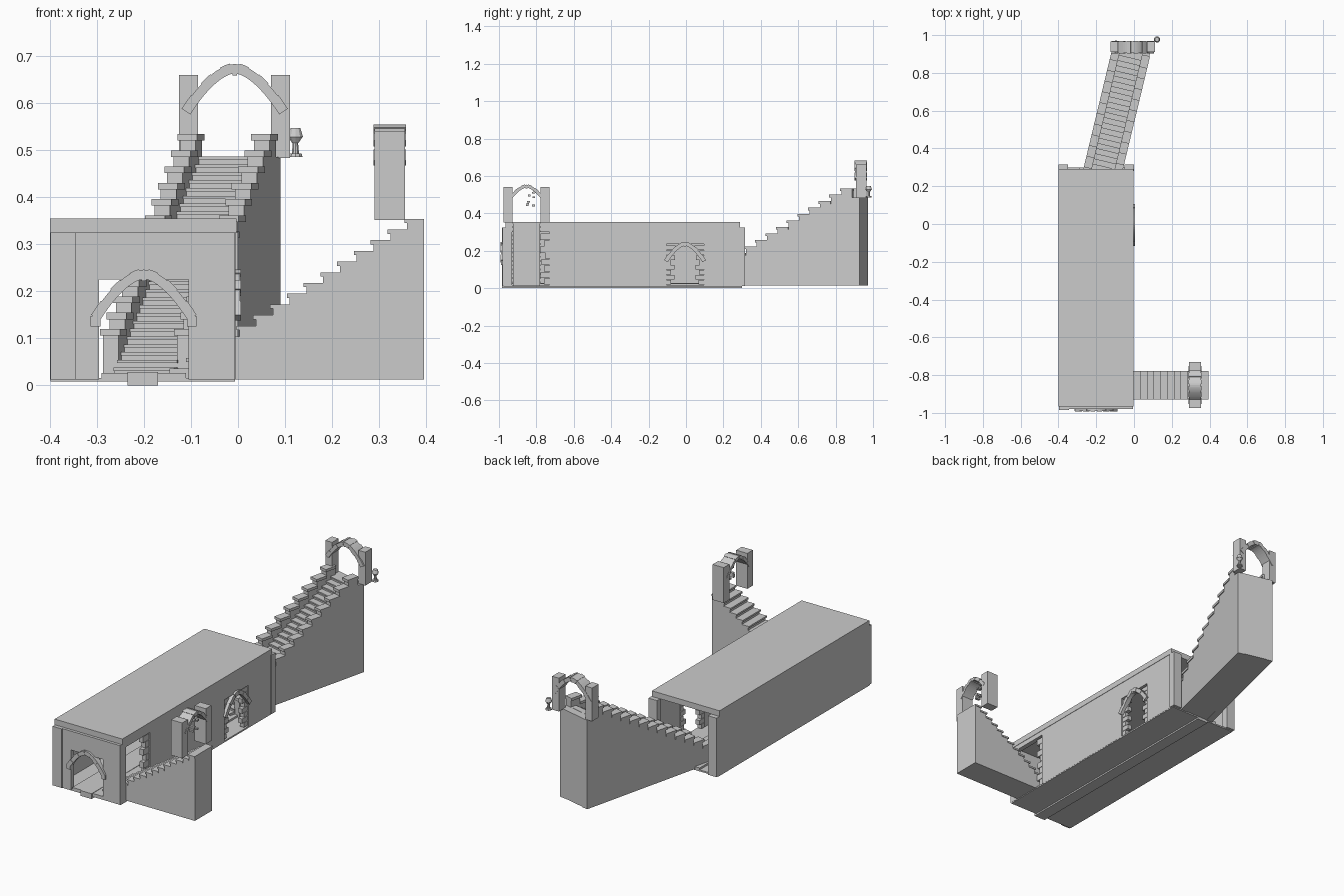
import bpy, bmesh, math, random
from mathutils import Vector

if "Cube" in bpy.data.objects:
    bpy.data.objects.remove(bpy.data.objects["Cube"])
random.seed(4)

stone = bpy.data.materials.new("grey_stone")
stone.use_nodes = True
stone.diffuse_color = (0.6, 0.6, 0.6, 1)
stone.node_tree.nodes["Principled BSDF"].inputs["Base Color"].default_value = (0.6, 0.6, 0.6, 1)


def along_x(d, u, v): return Vector((d, u, v))
def along_y(d, u, v): return Vector((u, d, v))
def along_z(d, u, v): return Vector((u, v, d))


# Local frame of the big stair: u runs uphill, d runs across, end at the origin
ANGLE = math.radians(13.5)
SIN, COS = math.sin(ANGLE), math.cos(ANGLE)


def along_stair(d, u, v):
    return Vector((-0.005 + u * SIN + d * COS, 0.95 + u * COS - d * SIN, v))


def prism(bm, pts, place, d0, d1):
    a = [bm.verts.new(place(d0, u, v)) for u, v in pts]
    b = [bm.verts.new(place(d1, u, v)) for u, v in pts]
    bm.faces.new(a)
    bm.faces.new(b[::-1])
    n = len(pts)
    for i in range(n):
        j = (i + 1) % n
        bm.faces.new((a[j], a[i], b[i], b[j]))


def box(bm, x0, x1, y0, y1, z0, z1, place=along_y):
    prism(bm, [(x0, z0), (x1, z0), (x1, z1), (x0, z1)], place, y0, y1)


def finish(bm, name):
    bmesh.ops.recalc_face_normals(bm, faces=bm.faces)
    mesh = bpy.data.meshes.new(name)
    bm.to_mesh(mesh)
    bm.free()
    mesh.materials.append(stone)
    ob = bpy.data.objects.new(name, mesh)
    bpy.context.scene.collection.objects.link(ob)
    return ob


def boxes(name, *rows):
    bm = bmesh.new()
    for row in rows:
        box(bm, *row)
    return finish(bm, name)


def stair_profile(u0, u1, z0, z1, steps, bottom):
    run, rise = (u1 - u0) / steps, (z1 - z0) / steps
    pts = [(u1, bottom), (u0, bottom)]
    for i in range(steps):
        z = z0 + rise * (i + 1)
        pts += [(u0 + run * i, z), (u0 + run * (i + 1), z)]
    return pts


def arch(name, place, centre, half, foot, rise, thick, d0, d1, count=11):
    """Row of wedge stones following a slightly pointed curve."""
    bm = bmesh.new()

    def rib(t, depth):
        u, v = half * t, rise * (1 - abs(t) ** 1.8)
        nrm = Vector((1.8 * rise * abs(t) ** 0.8 * math.copysign(1, t), half)).normalized()
        return centre + u - nrm.x * depth, foot + v - nrm.y * depth

    for i in range(count):
        t0, t1 = -1 + 2 * i / count, -1 + 2 * (i + 1) / count
        tm = (t0 + t1) / 2
        drop = thick + (0.004 if i == count // 2 else 0)
        lip = 0.002 * (i % 2)
        prism(bm, [rib(t0, lip), rib(tm, lip), rib(t1, lip),
                   rib(t1, drop), rib(tm, drop), rib(t0, drop)], place, d0 + lip, d1 - lip)
    return finish(bm, name)


def quoins(name, y0, y1, z1, sides):
    """Uneven brick edging on the sides of an opening in the left wall."""
    bm = bmesh.new()
    rows = 8
    h = (z1 - 0.02) / rows
    for s in sides:
        for i in range(rows):
            w = 0.022 + 0.02 * (i % 2) + random.uniform(0, 0.008)
            a, b = (y0, y0 + w) if s < 0 else (y1 - w, y1)
            box(bm, -0.035, -0.012, a, b, 0.02 + i * h, 0.018 + (i + 1) * h)
    return finish(bm, name)


# Hall
boxes("hall_roof", (-0.4, -0.003, -0.965, 0.29, 0.325, 0.355))
boxes("right_wall", (-0.4, -0.375, -0.965, 0.29, 0.012, 0.325))
boxes("left_wall",
      (-0.03, -0.005, -0.965, -0.93, 0.012, 0.325),
      (-0.03, -0.005, -0.93, -0.73, 0.3, 0.325),
      (-0.03, -0.005, -0.73, -0.105, 0.012, 0.325),
      (-0.03, -0.005, -0.105, 0.095, 0.235, 0.325),
      (-0.03, -0.005, 0.095, 0.29, 0.012, 0.325))
boxes("front_wall",
      (-0.345, -0.295, -0.98, -0.955, 0.012, 0.325),
      (-0.105, -0.006, -0.98, -0.955, 0.012, 0.325),
      (-0.295, -0.105, -0.98, -0.955, 0.225, 0.325))
boxes("front_corner_pillar", (-0.398, -0.345, -0.985, -0.955, 0.012, 0.325))
boxes("back_pillars",
      (-0.4, -0.35, 0.28, 0.315, 0.012, 0.325),
      (-0.05, 0.0, 0.28, 0.315, 0.012, 0.325))
boxes("hall_floor",
      (-0.398, -0.006, -0.975, 0.3, 0.008, 0.016),
      (-0.29, -0.11, -0.975, 0.3, 0.016, 0.026))
boxes("floor_path", (-0.235, -0.17, -0.985, 0.3, 0.0, 0.028))
boxes("front_arch_imposts",
      (-0.314, -0.292, -0.99, -0.97, 0.125, 0.148),
      (-0.108, -0.088, -0.99, -0.97, 0.125, 0.148))
arch("front_arch", along_y, -0.2, 0.112, 0.15, 0.098, 0.022, -0.992, -0.965)
arch("side_arch", along_x, -0.005, 0.112, 0.15, 0.098, 0.022, -0.02, 0.006)
quoins("side_arch_bricks", -0.105, 0.095, 0.23, (-1, 1))
quoins("side_door_bricks", -0.93, -0.73, 0.295, (1,))

# Side stair
bm = bmesh.new()
prism(bm, stair_profile(-0.14, 0.395, 0.012, 0.353, 15, 0.012), along_y, -0.925, -0.78)
run, rise = 0.535 / 15, 0.341 / 15
for i in range(15):  # tread slabs with a small nosing
    u, z = -0.14 + run * i, 0.012 + rise * (i + 1)
    box(bm, u - 0.006, u + run, -0.928, -0.777, z - 0.008, z + 0.001)
finish(bm, "side_stair")
boxes("side_gate_posts",
      (0.29, 0.355, -0.975, -0.928, 0.352, 0.54),
      (0.29, 0.355, -0.777, -0.73, 0.352, 0.54))
arch("side_gate_arch", along_x, -0.853, 0.1, 0.478, 0.077, 0.018, 0.288, 0.357)

# Loose stones under the side gate arch
bm = bmesh.new()
for i in range(8):
    y, z = -0.853 + random.uniform(-0.04, 0.04), random.uniform(0.43, 0.52)
    box(bm, 0.31, 0.335, y, y + 0.014, z, z + 0.009)
finish(bm, "loose_stones")

# Big stair
START, END = -0.83, 0.0
bm = bmesh.new()
TOP = -0.04
pts = stair_profile(START, TOP, 0.02, 0.485, 28, 0.015)
prism(bm, [(END, 0.485), (END, 0.015)] + pts[1:], along_stair, -0.066, 0.066)
n = 28
for i in range(n):
    u, z = START + (TOP - START) * i / n, 0.02 + 0.465 * (i + 1) / n
    box(bm, u - 0.005, u + 0.028, -0.066, 0.066, z - 0.006, z + 0.001, along_stair)
finish(bm, "big_stair_treads")

# Stepped parapets with projecting caps
for side, name in ((-1, "right_parapet"), (1, "left_parapet")):
    bm = bmesh.new()
    inner, outer = side * 0.064, side * 0.098
    n, u0, u1 = 13, -0.8, -0.04
    run = (u1 - u0) / n
    for i in range(n):
        u, z = u0 + run * i, 0.118 + 0.0345 * i
        box(bm, u, u + run, inner, outer, 0.013, z, along_stair)
        box(bm, u - 0.008, u + run, inner - side * 0.005, outer + side * 0.004,
            z - 0.012, z + 0.002, along_stair)
    box(bm, u1, END, inner, outer, 0.013, 0.485, along_stair)
    finish(bm, name)

# Big gate
boxes("big_gate_posts",
      (-0.125, -0.085, 0.91, 0.965, 0.483, 0.66),
      (0.07, 0.11, 0.91, 0.965, 0.483, 0.66))
arch("big_gate_arch", along_y, -0.007, 0.113, 0.588, 0.097, 0.022, 0.902, 0.968)

# Small ornament beside the big gate
bm = bmesh.new()
for z0, z1, r0, r1 in ((0.485, 0.493, 0.016, 0.014), (0.493, 0.515, 0.008, 0.006),
                       (0.515, 0.528, 0.007, 0.016), (0.528, 0.547, 0.017, 0.011)):
    res = bmesh.ops.create_cone(bm, cap_ends=True, segments=10, radius1=r0, radius2=r1,
                                depth=z1 - z0)
    bmesh.ops.translate(bm, verts=res["verts"], vec=(0.122, 0.977, (z0 + z1) / 2))
finish(bm, "gate_ornament")
